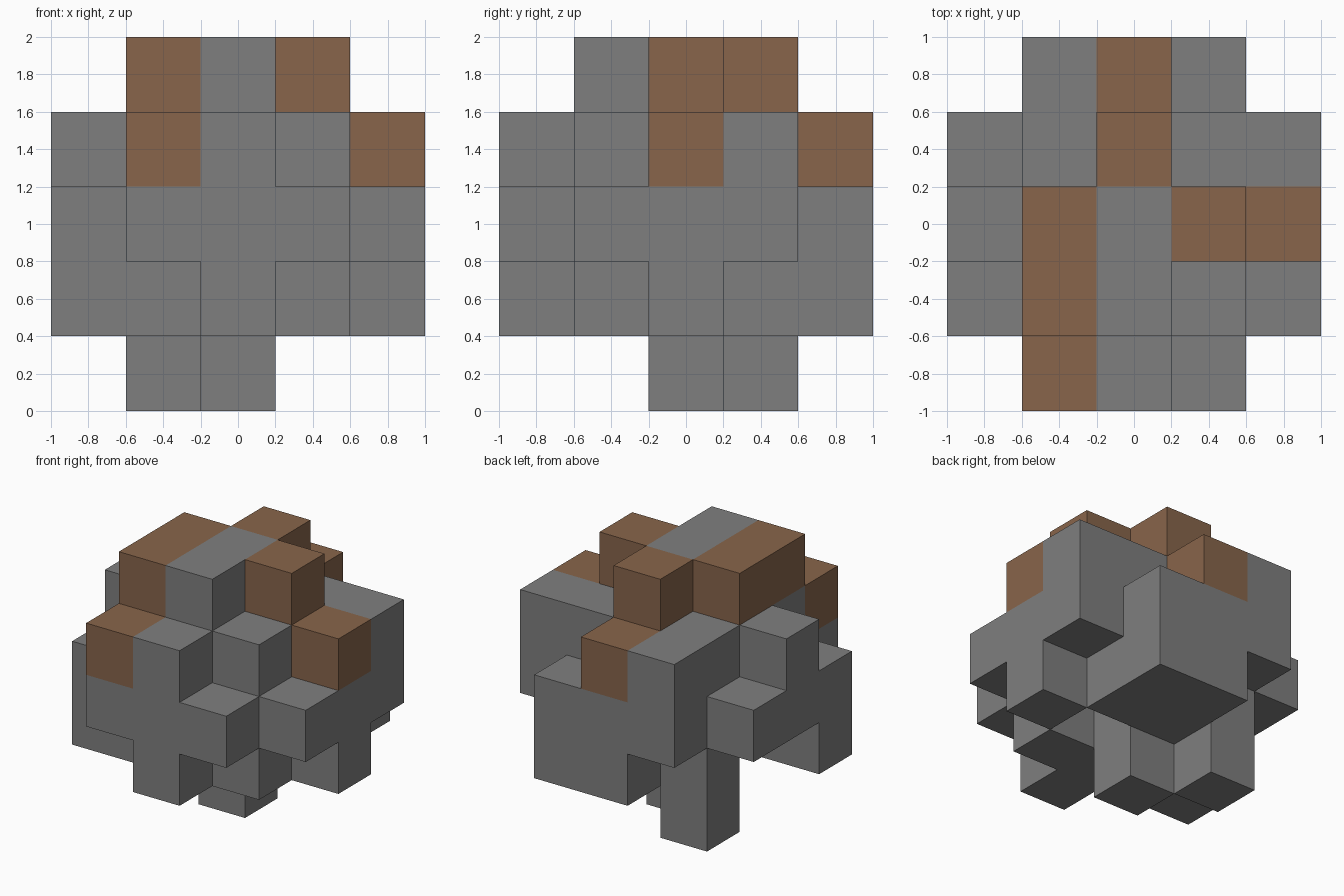
import bpy, bmesh
from mathutils import Vector

cube = bpy.data.objects.get("Cube")
if cube:
    bpy.data.objects.remove(cube, do_unlink=True)

CELL = 0.4
ORIGIN = Vector((-1.0, -1.0, 0.0))

# Columns of blocks, front row to back row, left to right:
# bottom and top level, with "e" where the top block is earth
ROWS = [
    ".    24e  14   23   .",
    "13   15e  15   14   23",
    "24   25e  05   25e  14e",
    "23   04   15e  14   24",
    ".    24   14e  13   .",
]


def make_material(name, rgb):
    mat = bpy.data.materials.new(name)
    mat.use_nodes = True
    color = (*rgb, 1.0)
    mat.diffuse_color = color
    bsdf = next(n for n in mat.node_tree.nodes if n.type == 'BSDF_PRINCIPLED')
    bsdf.inputs["Base Color"].default_value = color
    bsdf.inputs["Roughness"].default_value = 0.9
    return mat


def read_blocks():
    blocks = {}
    for y, row in enumerate(ROWS):
        for x, code in enumerate(row.split()):
            if code == ".":
                continue
            low, high = int(code[0]), int(code[1])
            for z in range(low, high):
                earth = code.endswith("e") and z == high - 1
                blocks[x, y, z] = "earth" if earth else "stone"
    return blocks


def build_blocks(name, kind, blocks, mat):
    """Mesh the outer faces of all blocks of one kind."""
    bm = bmesh.new()
    corners = {}

    def corner(point):
        key = tuple(point)
        if key not in corners:
            corners[key] = bm.verts.new(ORIGIN + Vector(key) * CELL)
        return corners[key]

    for cell, cell_kind in blocks.items():
        if cell_kind != kind:
            continue
        for axis in range(3):
            u, v = (axis + 1) % 3, (axis + 2) % 3
            for side in (0, 1):
                neighbour = list(cell)
                neighbour[axis] += 2 * side - 1
                if tuple(neighbour) in blocks:
                    continue
                loop = []
                for du, dv in ((0, 0), (1, 0), (1, 1), (0, 1)):
                    p = list(cell)
                    p[axis] += side
                    p[u] += du
                    p[v] += dv
                    loop.append(corner(p))
                bm.faces.new(loop if side else loop[::-1])

    mesh = bpy.data.meshes.new(name)
    bm.to_mesh(mesh)
    bm.free()
    mesh.materials.append(mat)
    obj = bpy.data.objects.new(name, mesh)
    bpy.context.collection.objects.link(obj)
    return obj


# Stone body and earth patches on top
blocks = read_blocks()
stone = make_material("stone grey", (0.212, 0.212, 0.212))
earth = make_material("earth brown", (0.246, 0.130, 0.070))
build_blocks("stone_blocks", "stone", blocks, stone)
build_blocks("earth_blocks", "earth", blocks, earth)
